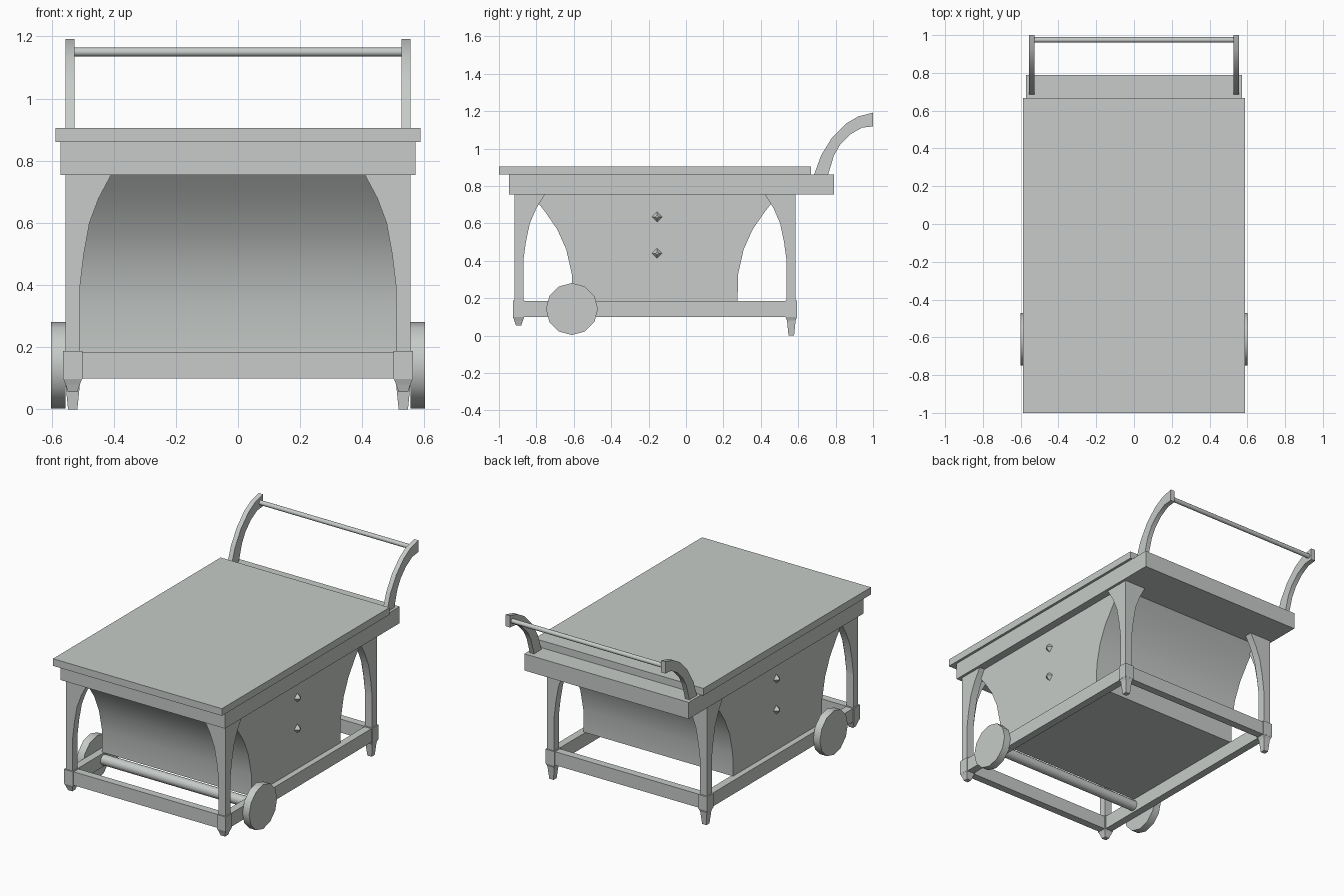
import bpy, bmesh, math
from mathutils import Matrix, Vector

if "Cube" in bpy.data.objects:
    bpy.data.objects.remove(bpy.data.objects["Cube"], do_unlink=True)

GREY = (0.57, 0.6, 0.58, 1)
mat = bpy.data.materials.new("pale_grey")
mat.use_nodes = True
mat.diffuse_color = GREY
mat.node_tree.nodes["Principled BSDF"].inputs["Base Color"].default_value = GREY

MID = -0.166          # lengthwise centre of the frame under the top
SIDES = (("left", 1), ("right", -1))
ENDS = (("front", -1), ("rear", 1))


def finish(name, bm, smooth=False):
    bmesh.ops.recalc_face_normals(bm, faces=bm.faces)
    me = bpy.data.meshes.new(name)
    bm.to_mesh(me)
    bm.free()
    me.materials.append(mat)
    ob = bpy.data.objects.new(name, me)
    bpy.context.collection.objects.link(ob)
    if smooth:
        bpy.ops.object.select_all(action="DESELECT")
        ob.select_set(True)
        bpy.context.view_layer.objects.active = ob
        bpy.ops.object.shade_smooth_by_angle(angle=math.radians(35))
    return ob


def add_prism(bm, pts, axis, lo, hi):
    """Extrude a (horizontal, z) profile along the x or y axis."""
    def place(p, d):
        return (d, p[0], p[1]) if axis == "x" else (p[0], d, p[1])
    face = bm.faces.new([bm.verts.new(place(p, lo)) for p in pts])
    geom = bmesh.ops.extrude_face_region(bm, geom=[face])["geom"]
    step = Vector(place((0, 0), hi - lo))
    bmesh.ops.translate(bm, vec=step, verts=[v for v in geom if isinstance(v, bmesh.types.BMVert)])


def prism(name, pts, axis, lo, hi, smooth=False):
    bm = bmesh.new()
    add_prism(bm, pts, axis, lo, hi)
    return finish(name, bm, smooth)


def box(name, x0, x1, y0, y1, z0, z1):
    return prism(name, [(y0, z0), (y1, z0), (y1, z1), (y0, z1)], "x", x0, x1)


def rod(name, x0, x1, y, z, r, sides):
    pts = [(y + r * math.sin(math.tau * i / sides), z + r * math.cos(math.tau * i / sides))
           for i in range(sides)]
    return prism(name, pts, "x", x0, x1, True)


# Table top and apron
box("table_top", -0.588, 0.588, -1, 0.667, 0.86, 0.905)
box("apron", -0.572, 0.572, -0.947, 0.79, 0.755, 0.86)

# Cabinet with concave front and back
curve = [(0.442, 0.185), (0.444, 0.326), (0.474, 0.46), (0.522, 0.567),
         (0.588, 0.663), (0.626, 0.711), (0.665, 0.757)]
outline = [(MID + h, z) for h, z in curve] + [(MID - h, z) for h, z in reversed(curve)]
prism("cabinet", outline, "x", -0.52, 0.52, True)

# Diamond knobs on both cabinet sides
for side, sx in SIDES:
    for level, z in (("upper", 0.635), ("lower", 0.44)):
        bm = bmesh.new()
        bmesh.ops.create_cone(bm, segments=4, radius1=0.03, radius2=0.008, depth=0.025, cap_ends=True,
                              matrix=Matrix.Translation((sx * 0.53, -0.155, z))
                              @ Matrix.Rotation(sx * math.pi / 2, 4, "Y"))
        finish(f"{side}_{level}_knob", bm)

# Legs: two arched plates meeting at each corner, then block and tapered foot
arch = [(0, 0.185), (0, 0.4), (0.012, 0.5), (0.03, 0.6), (0.06, 0.68), (0.1, 0.755)]
for end, sy in ENDS:
    for side, sx in SIDES:
        bm = bmesh.new()
        xo, xi = 0.556, 0.508
        yo, yi = 0.752, 0.704
        front = [(sx * (xi - d), z) for d, z in arch] + [(sx * xo, 0.755), (sx * xo, 0.185)]
        flank = [(MID + sy * (yi - d * 1.16), z) for d, z in arch]
        flank += [(MID + sy * yo, 0.755), (MID + sy * yo, 0.185)]
        add_prism(bm, front, "y", MID + sy * yi, MID + sy * yo)
        add_prism(bm, flank, "x", sx * xi, sx * xo)
        finish(f"{end}_{side}_leg", bm, True)

        cx, cy = sx * 0.532, MID + sy * 0.729
        box(f"{end}_{side}_block", cx - 0.031, cx + 0.031, cy - 0.031, cy + 0.031, 0.098, 0.188)
        tip = 0.055 if end == "front" else 0
        bm = bmesh.new()
        rings = []
        for r, z in ((0.03, 0.098), (0.023, 0.08), (0.015, tip)):
            rings.append([bm.verts.new((cx + a * r, cy + b * r, z))
                          for a, b in ((-1, -1), (1, -1), (1, 1), (-1, 1))])
        for a, b in zip(rings, rings[1:]):
            for i in range(4):
                j = (i + 1) % 4
                bm.faces.new((a[i], a[j], b[j], b[i]))
        bm.faces.new(rings[0])
        bm.faces.new(rings[-1])
        finish(f"{end}_{side}_foot", bm)

# Lower rails
for side, sx in SIDES:
    box(f"{side}_rail", *sorted((sx * 0.508, sx * 0.556)), MID - 0.71, MID + 0.71, 0.1, 0.185)
for end, sy in ENDS:
    box(f"{end}_rail", -0.51, 0.51, *sorted((MID + sy * 0.704, MID + sy * 0.752)), 0.1, 0.185)

# Wheels and axle
rod("axle", -0.51, 0.51, -0.61, 0.143, 0.032, 12)
for side, sx in SIDES:
    rod(f"{side}_wheel", *sorted((sx * 0.555, sx * 0.602)), -0.61, 0.142, 0.139, 12)

# Curved handle arms and push bar
arm = [(0.684, 0.858), (0.722, 0.963), (0.781, 1.059), (0.856, 1.134), (0.92, 1.171), (1, 1.192),
       (1, 1.118), (0.941, 1.112), (0.877, 1.075), (0.824, 1.021), (0.791, 0.963), (0.759, 0.858)]
for side, sx in SIDES:
    prism(f"{side}_handle_arm", arm, "x", *sorted((sx * 0.526, sx * 0.556)), True)
rod("push_bar", -0.53, 0.53, 0.975, 1.15, 0.014, 12)
